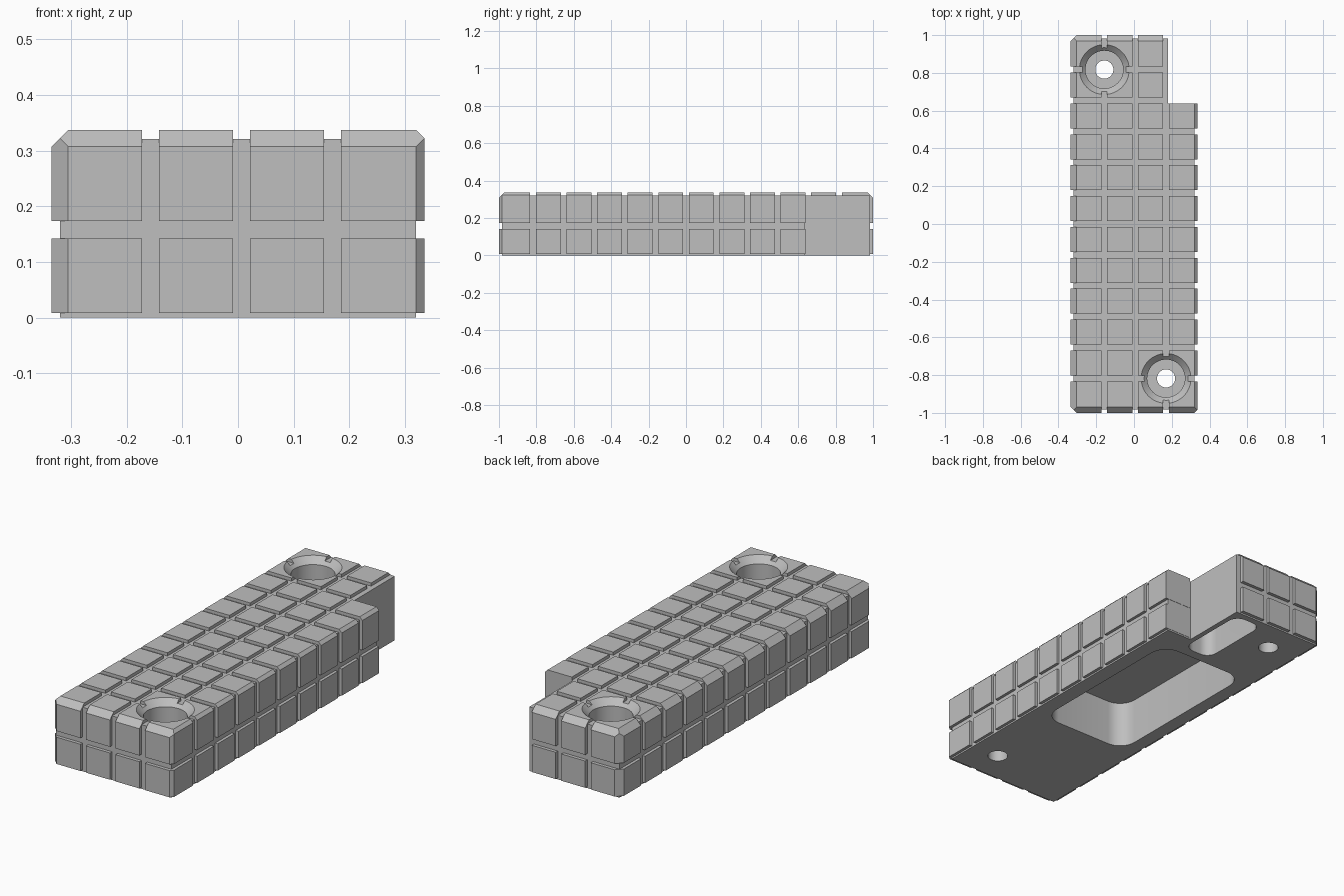
import bpy, bmesh, math
from mathutils import Vector

cube = bpy.data.objects.get("Cube")
if cube:
    bpy.data.objects.remove(cube, do_unlink=True)

PITCH, GAP = 0.1635, 0.0155          # tile spacing and half groove width
HX, HY, TOP = 0.335, 1.0, 0.337      # outer tile limits
CX, CY, CTOP = 0.32, 0.983, 0.321    # core limits
NOTCH_X, NOTCH_Y = 0.18, 0.637

grey = bpy.data.materials.new("stone grey")
grey.use_nodes = True
COLOUR = (0.52, 0.52, 0.52, 1)
grey.diffuse_color = COLOUR
grey.node_tree.nodes["Principled BSDF"].inputs["Base Color"].default_value = COLOUR


def make_object(name, bm):
    bmesh.ops.recalc_face_normals(bm, faces=bm.faces)
    mesh = bpy.data.meshes.new(name)
    bm.to_mesh(mesh)
    bm.free()
    mesh.materials.append(grey)
    obj = bpy.data.objects.new(name, mesh)
    bpy.context.collection.objects.link(obj)
    return obj


def prism(name, outline, z0, z1):
    bm = bmesh.new()
    face = bm.faces.new([bm.verts.new((x, y, z0)) for x, y in outline])
    ext = bmesh.ops.extrude_face_region(bm, geom=[face])["geom"]
    verts = [v for v in ext if isinstance(v, bmesh.types.BMVert)]
    bmesh.ops.translate(bm, verts=verts, vec=(0, 0, z1 - z0))
    return make_object(name, bm)


def rounded_rect(x0, x1, y0, y1, r, steps=8):
    corners = [(x1 - r, y1 - r), (x0 + r, y1 - r), (x0 + r, y0 + r), (x1 - r, y0 + r)]
    return [(cx + r * math.cos(a), cy + r * math.sin(a))
            for k, (cx, cy) in enumerate(corners)
            for a in [(k + s / steps) * math.pi / 2 for s in range(steps + 1)]]


def lathe(name, profile, x, y, sides=48):
    bm = bmesh.new()
    rings = [[bm.verts.new((x + r * math.cos(a), y + r * math.sin(a), z))
              for a in [2 * math.pi * s / sides for s in range(sides)]]
             for r, z in profile]
    for low, high in zip(rings, rings[1:]):
        for s in range(sides):
            t = (s + 1) % sides
            bm.faces.new((low[s], low[t], high[t], high[s]))
    bm.faces.new(rings[0])
    bm.faces.new(rings[-1])
    return make_object(name, bm)


def combine(target, other, operation):
    mod = target.modifiers.new(operation.lower(), 'BOOLEAN')
    mod.operation, mod.solver, mod.object = operation, 'EXACT', other
    bpy.context.view_layer.objects.active = target
    bpy.ops.object.modifier_apply(modifier=mod.name)
    bpy.data.objects.remove(other, do_unlink=True)


def spans(low, high, centres):
    """Intervals left between grooves."""
    starts = [low] + [c + GAP for c in centres]
    ends = [c - GAP for c in centres] + [high]
    return list(zip(starts, ends))


# Core block with one corner notched out
block = prism("tiled_block", [(-CX, -CY), (CX, -CY), (CX, NOTCH_Y), (NOTCH_X, NOTCH_Y),
                              (NOTCH_X, CY), (-CX, CY)], 0, CTOP)

# Raised tiles, clipped by the bevels along the outer edges
groove_x = [0.0063 + PITCH * k for k in (-1, 0, 1)]
groove_y = [PITCH * k for k in range(-5, 6)]
columns = spans(-HX, HX, groove_x)
rows = spans(-HY, HY, groove_y)
layers = spans(0.008, TOP, [0.1575])
bevels = [((-1, 0, 1), HX + TOP - 0.03), ((1, 0, 1), HX + TOP - 0.015),
          ((0, -1, 1), HY + TOP - 0.03), ((0, 1, 1), HY + TOP - 0.03),
          ((-1, -1, 0), HX + HY - 0.03), ((-1, 1, 0), HX + HY - 0.03),
          ((1, -1, 0), HX + HY - 0.015)]


def add_tile(tiles, bounds):
    bm = bmesh.new()
    bmesh.ops.create_cube(bm, size=1)
    for v in bm.verts:
        v.co = Vector([lo if c < 0 else hi for c, (lo, hi) in zip(v.co, bounds)])
    for normal, distance in bevels:
        n = Vector(normal)
        cut = bmesh.ops.bisect_plane(bm, geom=bm.verts[:] + bm.edges[:] + bm.faces[:],
                                     plane_co=n * distance / n.length_squared,
                                     plane_no=n, clear_outer=True)["geom_cut"]
        edges = [e for e in cut if isinstance(e, bmesh.types.BMEdge)]
        if edges:
            bmesh.ops.contextual_create(bm, geom=edges)
    bmesh.ops.recalc_face_normals(bm, faces=bm.faces)
    part = bpy.data.meshes.new("tile")
    bm.to_mesh(part)
    bm.free()
    tiles.from_mesh(part)
    bpy.data.meshes.remove(part)


tiles = bmesh.new()
for i, column in enumerate(columns):
    for j, row in enumerate(rows):
        for k, layer in enumerate(layers):
            in_notch = i == 3 and j > 9
            buried = k == 0 and i in (1, 2) and 0 < j < len(rows) - 1
            if not in_notch and not buried:
                add_tile(tiles, (column, row, layer))
combine(block, make_object("tiles", tiles), 'UNION')

# Two countersunk screw holes at groove crossings
bore = [(0.048, -0.1), (0.048, 0.15), (0.1, 0.15), (0.1, 0.305), (0.152, 0.357)]
for x, y in ((groove_x[0], groove_y[-1]), (groove_x[2], groove_y[0])):
    combine(block, lathe("screw_hole", bore, x, y), 'DIFFERENCE')

# Hollow pockets in the underside
for outline in (rounded_rect(-0.25, 0.24, -0.385, 0.51, 0.09),
                rounded_rect(0.0, 0.154, 0.56, 0.95, 0.055)):
    combine(block, prism("pocket", outline, -0.1, 0.235), 'DIFFERENCE')

# Smooth round walls, crisp edges
bpy.ops.object.select_all(action='DESELECT')
block.select_set(True)
bpy.context.view_layer.objects.active = block
bpy.ops.object.shade_smooth_by_angle(angle=math.radians(25))
